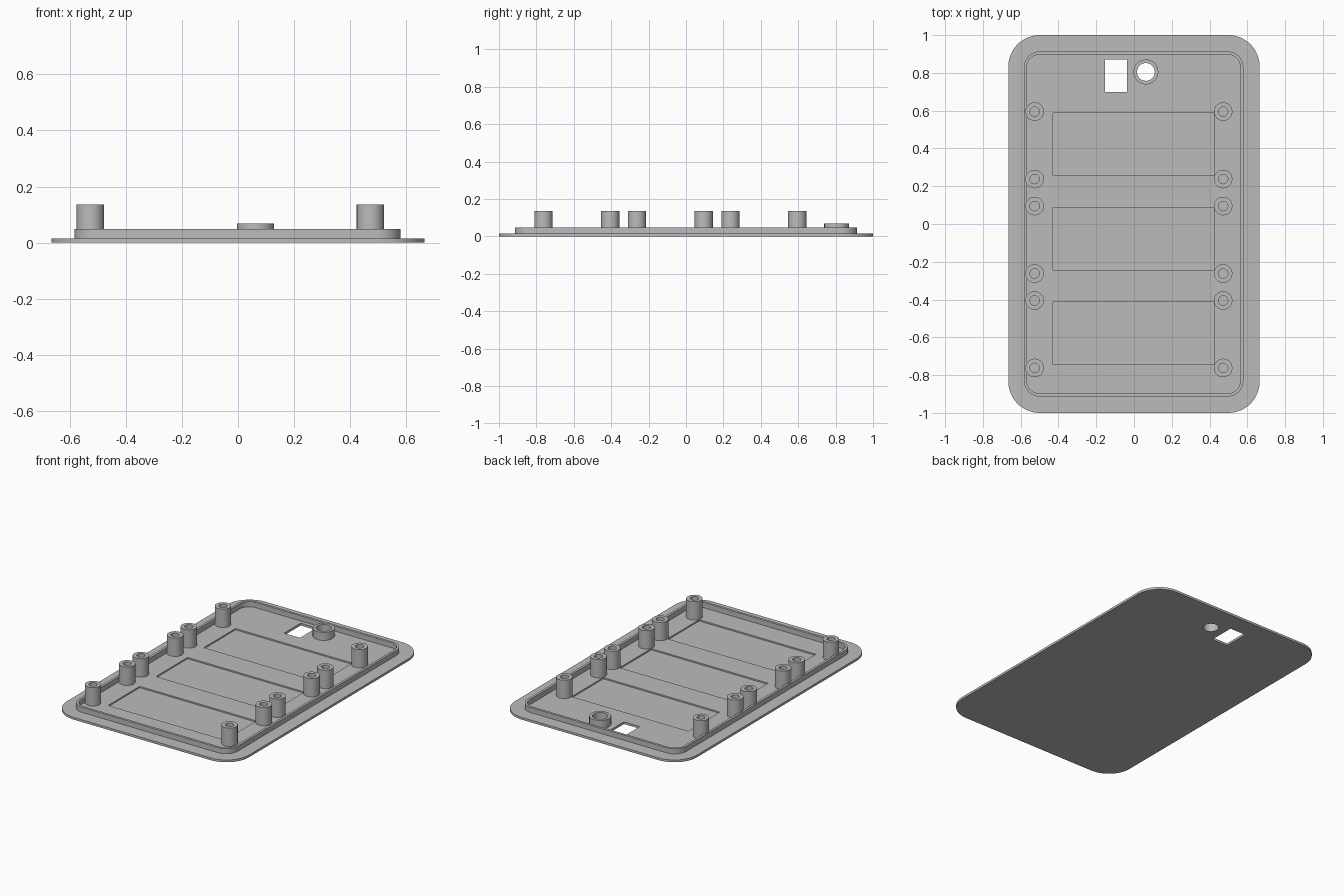
import bpy, bmesh, math
from mathutils import Matrix

cube = bpy.data.objects.get("Cube")
if cube:
    bpy.data.objects.remove(cube, do_unlink=True)

grey = bpy.data.materials.new("plain grey")
grey.use_nodes = True
GREY = (0.5, 0.5, 0.5, 1)
grey.diffuse_color = GREY
grey.node_tree.nodes["Principled BSDF"].inputs["Base Color"].default_value = GREY

FLOOR = 0.015       # top of the base plate
POCKET = 0.006      # bottom of the shallow pockets


def rounded(hx, hy, r, cx=0, cy=0, steps=12):
    """Outline of a rounded rectangle; a circle when hx = hy = r."""
    pts = []
    for q, (sx, sy) in enumerate(((1, 1), (-1, 1), (-1, -1), (1, -1))):
        for i in range(steps + (hx > r)):
            a = (q + i / steps) * math.pi / 2
            pts.append((cx + sx * (hx - r) + r * math.cos(a),
                        cy + sy * (hy - r) + r * math.sin(a)))
    return pts


def circle(r, cx, cy):
    return rounded(r, r, r, cx, cy)


def box(x0, x1, y0, y1):
    return [(x0, y0), (x1, y0), (x1, y1), (x0, y1)]


def finish(name, bm):
    bmesh.ops.recalc_face_normals(bm, faces=bm.faces)
    mesh = bpy.data.meshes.new(name)
    bm.to_mesh(mesh)
    bm.free()
    mesh.materials.append(grey)
    obj = bpy.data.objects.new(name, mesh)
    bpy.context.collection.objects.link(obj)
    return obj


def prism(name, outline, z0, z1):
    bm = bmesh.new()
    low, high = ([bm.verts.new((x, y, z)) for x, y in outline] for z in (z0, z1))
    bm.faces.new(low)
    bm.faces.new(high)
    for i in range(len(low)):
        bm.faces.new((low[i - 1], low[i], high[i], high[i - 1]))
    return finish(name, bm)


def wall(name, outer, inner, z0, z1):
    """Closed wall between two outlines with equal point counts."""
    bm = bmesh.new()
    loops = [[bm.verts.new((x, y, z)) for x, y in line]
             for line, z in ((outer, z0), (outer, z1), (inner, z1), (inner, z0))]
    for k in range(4):
        a, b = loops[k - 1], loops[k]
        for i in range(len(a)):
            bm.faces.new((a[i - 1], a[i], b[i], b[i - 1]))
    return finish(name, bm)


def smooth(obj):
    bpy.ops.object.select_all(action="DESELECT")
    obj.select_set(True)
    bpy.context.view_layer.objects.active = obj
    bpy.ops.object.shade_smooth_by_angle(angle=math.radians(30))


# Base plate with its two through openings and three shallow pockets
HOLE = (0.063, 0.805)
plate = prism("base_plate", rounded(0.665, 1, 0.165), 0, FLOOR)
cutters = [
    prism("square_cutter", box(-0.153, -0.037, 0.70, 0.872), -0.1, 0.1),
    prism("round_cutter", circle(0.047, *HOLE), -0.1, 0.1),
]
for y in (0.257, -0.243, -0.743):
    cutters.append(prism("pocket_cutter", box(-0.429, 0.424, y, y + 0.33), POCKET, 0.1))
for cutter in cutters:
    mod = plate.modifiers.new("cut", "BOOLEAN")
    mod.operation = "DIFFERENCE"
    mod.solver = "EXACT"
    mod.object = cutter
    cutter.hide_render = True
    bpy.context.view_layer.objects.active = plate
    bpy.ops.object.modifier_apply(modifier=mod.name)
    bpy.data.objects.remove(cutter, do_unlink=True)
smooth(plate)

# Raised rim
smooth(wall("rim", rounded(0.581, 0.914, 0.085, -0.002),
            rounded(0.565, 0.898, 0.069, -0.002), FLOOR, 0.049))

# Collar around the round opening
smooth(wall("hole_collar", circle(0.066, *HOLE), circle(0.047, *HOLE), FLOOR, 0.068))

# Screw posts, two pairs beside each pocket
for side, x in (("right", -0.526), ("left", 0.472)):
    for n, y in enumerate((0.595, 0.095, -0.405)):
        for end, yy in (("back", y), ("front", y - 0.357)):
            smooth(wall(f"screw_post_{side}_{n + 1}_{end}",
                        circle(0.049, x, yy), circle(0.025, x, yy), FLOOR, 0.136))
